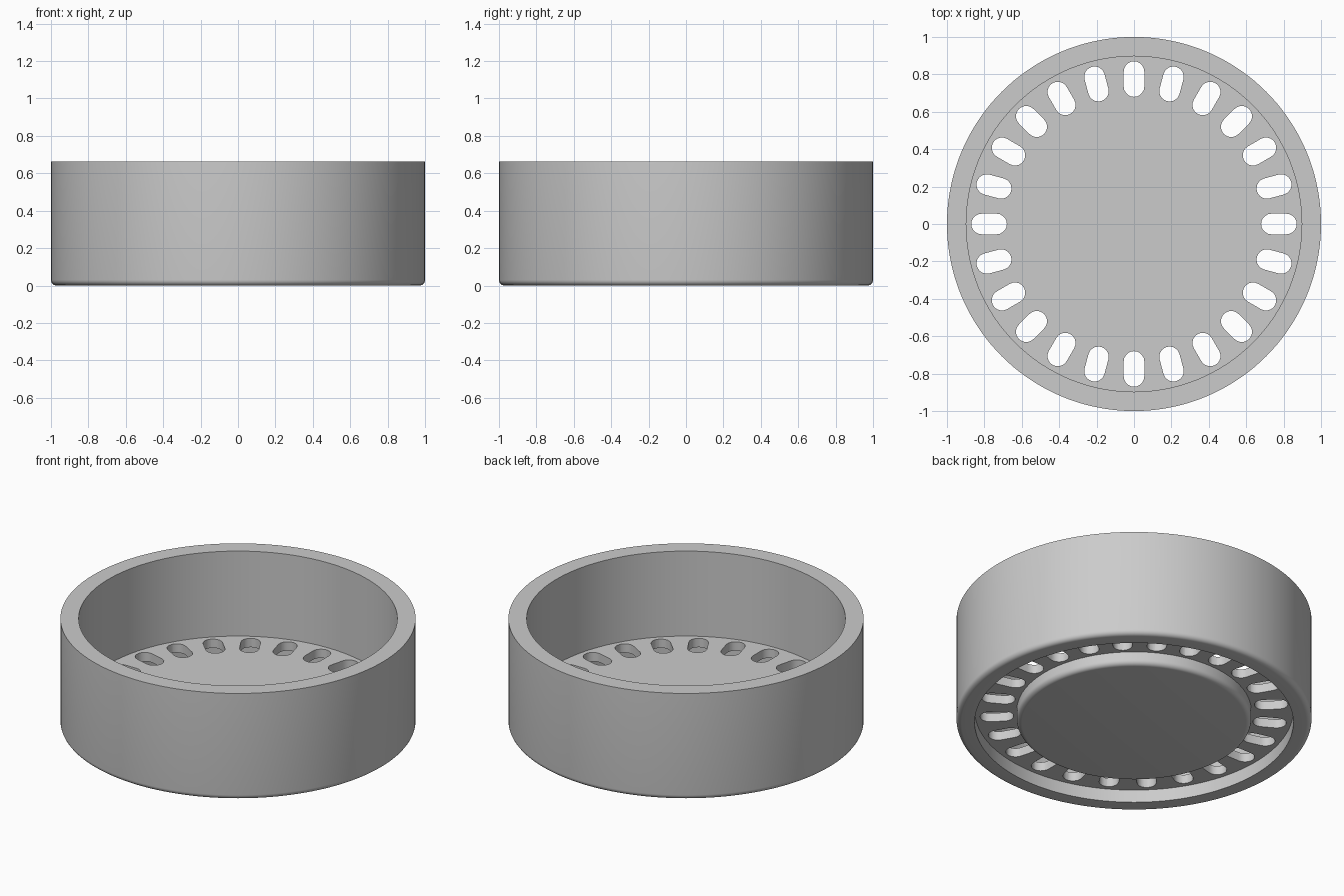
import bpy, bmesh
from math import pi, sin, cos
from mathutils import Matrix

if "Cube" in bpy.data.objects:
    bpy.data.objects.remove(bpy.data.objects["Cube"])

HEIGHT, OUTER, INNER = 0.662, 1.0, 0.897
FLOOR, RECESS, HUB, FILLET = 0.134, 0.079, 0.66, 0.03
SLOTS, SLOT_IN, SLOT_OUT, SLOT_R = 24, 0.68, 0.87, 0.055

grey = bpy.data.materials.new("light grey")
grey.use_nodes = True
colour = (0.6, 0.6, 0.6, 1)
grey.diffuse_color = colour
grey.node_tree.nodes["Principled BSDF"].inputs["Base Color"].default_value = colour


def make_object(name, bm):
    bmesh.ops.recalc_face_normals(bm, faces=bm.faces)
    mesh = bpy.data.meshes.new(name)
    bm.to_mesh(mesh)
    bm.free()
    mesh.materials.append(grey)
    obj = bpy.data.objects.new(name, mesh)
    bpy.context.collection.objects.link(obj)
    return obj


def fillet(radius, steps=6):
    """Quarter round from the wall at the given radius down to the base."""
    return [(radius - FILLET + FILLET * cos(a), FILLET - FILLET * sin(a))
            for a in (i * pi / 2 / steps for i in range(steps + 1))]


# Turned body: cup above, annular recess around a central hub below
profile = ([(0, FLOOR), (INNER, FLOOR), (INNER, HEIGHT), (OUTER, HEIGHT)]
           + fillet(OUTER)
           + [(INNER, 0), (INNER, RECESS), (HUB, RECESS)]
           + fillet(HUB) + [(0, 0)])
bm = bmesh.new()
verts = [bm.verts.new((r, 0, z)) for r, z in profile]
edges = [bm.edges.new(pair) for pair in zip(verts, verts[1:])]
bmesh.ops.spin(bm, geom=verts + edges, cent=(0, 0, 0), axis=(0, 0, 1),
               angle=2 * pi, steps=144)
bmesh.ops.remove_doubles(bm, verts=bm.verts, dist=0.0001)
body = make_object("slotted_cup", bm)

# Ring of rounded slots cut through the floor
bm = bmesh.new()
ARC = 10
outline = [(SLOT_OUT - SLOT_R + SLOT_R * cos(a), SLOT_R * sin(a))
           for a in (-pi / 2 + i * pi / ARC for i in range(ARC + 1))]
outline += [(SLOT_IN + SLOT_OUT - x, -y) for x, y in outline]
for i in range(SLOTS):
    turn = Matrix.Rotation(2 * pi * i / SLOTS, 3, "Z")
    ring = [bm.verts.new(turn @ Matrix.Identity(3).col[0] * 0) for _ in outline]
    for v, (x, y) in zip(ring, outline):
        v.co = (x, y, RECESS - 0.03)
        v.co.rotate(turn)
    face = bm.faces.new(ring)
    top = bmesh.ops.extrude_face_region(bm, geom=[face])["geom"]
    bmesh.ops.translate(bm, vec=(0, 0, FLOOR - RECESS + 0.06),
                        verts=[g for g in top if isinstance(g, bmesh.types.BMVert)])
cutter = make_object("slot_cutter", bm)
cutter.hide_render = True

cut = body.modifiers.new("slots", "BOOLEAN")
cut.operation = "DIFFERENCE"
cut.solver = "EXACT"
cut.object = cutter
bpy.ops.object.select_all(action="DESELECT")
body.select_set(True)
bpy.context.view_layer.objects.active = body
bpy.ops.object.modifier_apply(modifier=cut.name)
bpy.data.objects.remove(cutter)

# Smooth round walls, crisp rims
bpy.ops.object.shade_smooth_by_angle(angle=pi / 6)
